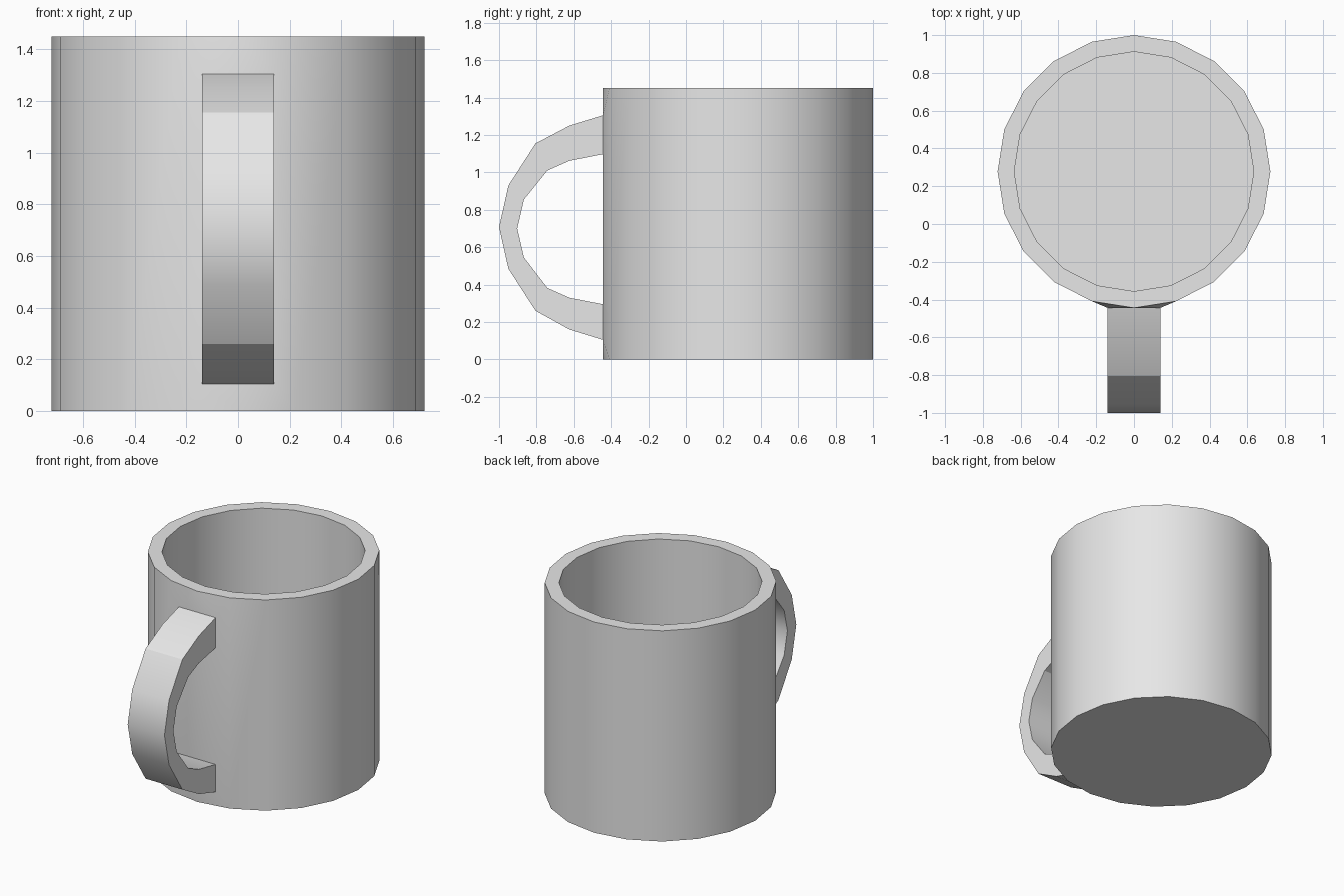
import bpy
import bmesh
from math import cos, sin, tau, radians

if "Cube" in bpy.data.objects:
    bpy.data.objects.remove(bpy.data.objects["Cube"], do_unlink=True)

SIDES = 20
OUTER, INNER = 0.722, 0.634
HEIGHT, FLOOR = 1.45, 0.1
CENTRE_Y = 0.278
FRONT_Y = CENTRE_Y - OUTER
HALF_WIDTH = 0.14

grey = bpy.data.materials.new("plain_grey")
grey.use_nodes = True
grey.diffuse_color = (0.8, 0.8, 0.8, 1)
grey.node_tree.nodes["Principled BSDF"].inputs["Base Color"].default_value = grey.diffuse_color


def finish(name, bm):
    """Turn a bmesh into a grey object that is smooth except at its corners."""
    bmesh.ops.recalc_face_normals(bm, faces=bm.faces)
    mesh = bpy.data.meshes.new(name)
    bm.to_mesh(mesh)
    bm.free()
    mesh.materials.append(grey)
    obj = bpy.data.objects.new(name, mesh)
    bpy.context.collection.objects.link(obj)
    bpy.ops.object.select_all(action="DESELECT")
    obj.select_set(True)
    bpy.context.view_layer.objects.active = obj
    bpy.ops.object.shade_smooth_by_angle(angle=radians(27))
    return obj


# Cup: rings from the base, up the outside, over the rim and down to the floor
bm = bmesh.new()


def ring(radius, z):
    return [bm.verts.new((radius * cos(tau * i / SIDES),
                          CENTRE_Y + radius * sin(tau * i / SIDES), z))
            for i in range(SIDES)]


rings = [ring(OUTER, 0), ring(OUTER, HEIGHT), ring(INNER, HEIGHT), ring(INNER, FLOOR)]
front = SIDES * 3 // 4
for level, (a, b) in enumerate(zip(rings, rings[1:])):
    for i in range(SIDES):
        if level == 0 and i in (front - 1, front):
            continue  # the front panel is built below
        j = (i + 1) % SIDES
        bm.faces.new((a[i], a[j], b[j], b[i]))
bm.faces.new(rings[0])
bm.faces.new(rings[-1])

# Front panel of the cup, flattened where the handle joins
low, high = rings[0], rings[1]
pad = {(s, z): bm.verts.new((s * HALF_WIDTH, FRONT_Y, z))
       for s in (-1, 1) for z in (0.105, 1.305)}
for s in (-1, 1):
    p0, p1 = pad[s, 0.105], pad[s, 1.305]
    bm.faces.new((low[front + s], p0, p1, high[front + s]))
    bm.faces.new((low[front + s], low[front], p0))
    bm.faces.new((high[front + s], p1, high[front]))
bm.faces.new((pad[-1, 0.105], low[front], pad[1, 0.105]))
bm.faces.new((pad[-1, 1.305], high[front], pad[1, 1.305]))
bm.faces.new((pad[-1, 0.105], pad[1, 0.105], pad[1, 1.305], pad[-1, 1.305]))
finish("cup", bm)

# Handle: a flat strap between an outer and an inner (y, z) outline
outside = [(FRONT_Y, 1.305), (-0.624, 1.25), (-0.805, 1.155), (-0.95, 0.93), (-1, 0.707),
           (-0.95, 0.485), (-0.805, 0.26), (-0.624, 0.16), (FRONT_Y, 0.105)]
inside = [(FRONT_Y, 1.097), (-0.624, 1.062), (-0.742, 1.01), (-0.867, 0.855), (-0.903, 0.7),
          (-0.867, 0.545), (-0.742, 0.382), (-0.624, 0.33), (FRONT_Y, 0.295)]

bm = bmesh.new()
strips = {(s, k): [bm.verts.new((s * HALF_WIDTH, y, z)) for y, z in path]
          for s in (-1, 1) for k, path in enumerate((outside, inside))}
corners = [(-1, 0), (1, 0), (1, 1), (-1, 1)]
for n, key in enumerate(corners):
    a, b = strips[key], strips[corners[(n + 1) % 4]]
    for i in range(len(outside) - 1):
        bm.faces.new((a[i], b[i], b[i + 1], a[i + 1]))
finish("handle", bm)
